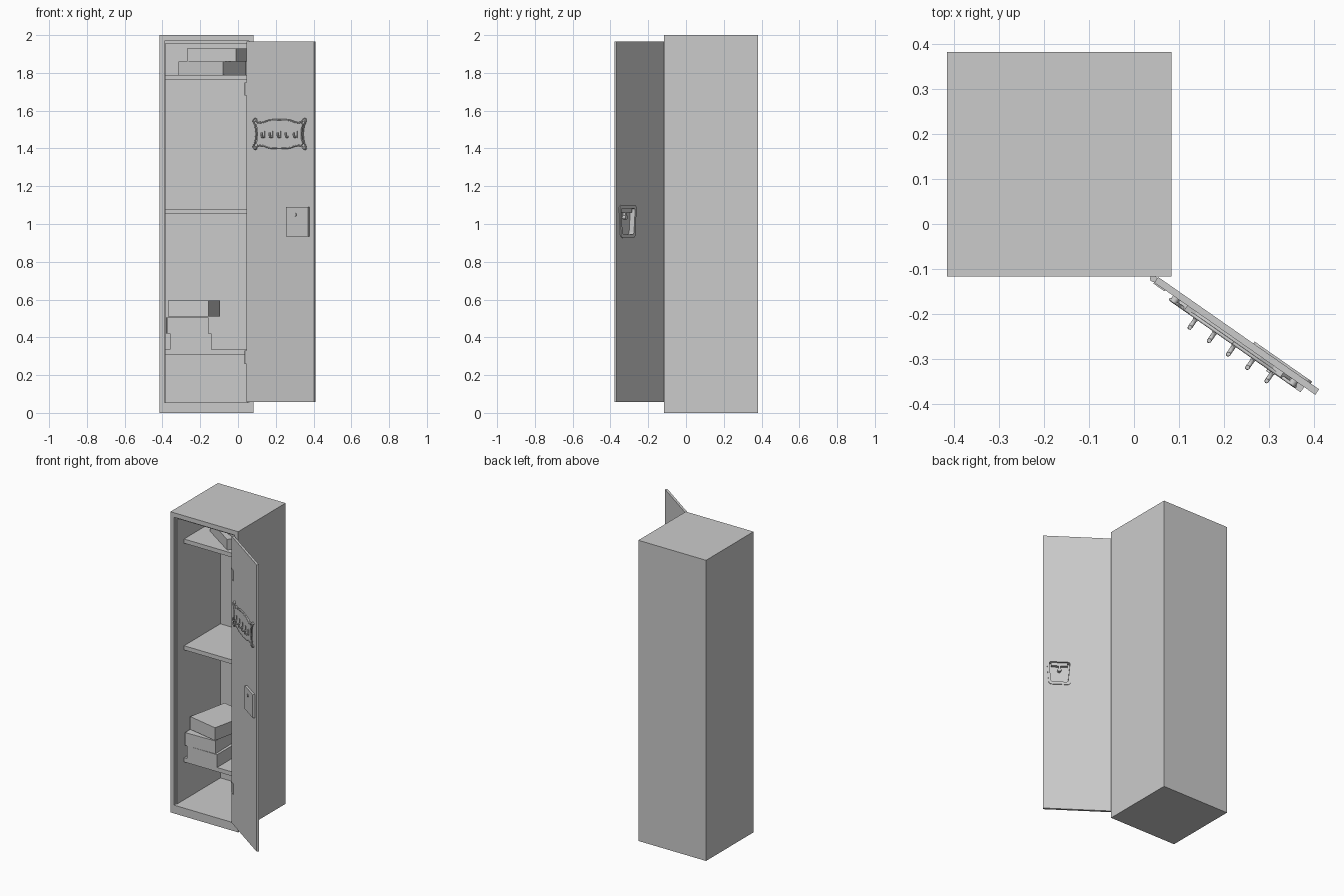
import bpy, bmesh, math
from mathutils import Matrix, Vector

cube = bpy.data.objects.get("Cube")
if cube:
    bpy.data.objects.remove(cube, do_unlink=True)

grey = bpy.data.materials.new("locker_grey")
grey.use_nodes = True
grey.diffuse_color = (0.6, 0.6, 0.6, 1)
grey.node_tree.nodes["Principled BSDF"].inputs["Base Color"].default_value = grey.diffuse_color

# Door parts are modelled flat, then swung about the hinge line
SWING = Matrix.Translation((0.045, -0.13, 0)) @ Matrix.Rotation(math.radians(-34.9), 4, 'Z')


def add(name, data, matrix=None):
    obj = bpy.data.objects.new(name, data)
    bpy.context.collection.objects.link(obj)
    data.materials.append(grey)
    if matrix:
        obj.matrix_world = matrix
    return obj


def prism(name, outline, y0, y1, matrix=None, corner=0):
    """Extrude an x-z outline from y0 to y1, optionally rounding its corners."""
    bm = bmesh.new()
    face = bm.faces.new([bm.verts.new((x, y0, z)) for x, z in outline])
    grown = bmesh.ops.extrude_face_region(bm, geom=[face])["geom"]
    bmesh.ops.translate(bm, vec=(0, y1 - y0, 0),
                        verts=[g for g in grown if isinstance(g, bmesh.types.BMVert)])
    if corner:
        edges = [e for e in bm.edges if abs(e.verts[0].co.y - e.verts[1].co.y) > 1e-5]
        bmesh.ops.bevel(bm, geom=edges, offset=corner, segments=4, profile=0.5, affect='EDGES')
    bmesh.ops.recalc_face_normals(bm, faces=bm.faces)
    mesh = bpy.data.meshes.new(name)
    bm.to_mesh(mesh)
    bm.free()
    return add(name, mesh, matrix)


def box(name, x, y, z, matrix=None):
    return prism(name, [(x[0], z[0]), (x[1], z[0]), (x[1], z[1]), (x[0], z[1])], *y, matrix)


def cut(obj, cutter):
    mod = obj.modifiers.new("cut", 'BOOLEAN')
    mod.object, mod.solver = cutter, 'EXACT'
    bpy.context.view_layer.objects.active = obj
    bpy.ops.object.modifier_apply(modifier=mod.name)


def rod(name, paths, radius, matrix=None, smooth=True):
    """Round bar along one or more paths."""
    curve = bpy.data.curves.new(name, 'CURVE')
    curve.dimensions = '3D'
    curve.bevel_depth, curve.bevel_resolution = radius, 2
    curve.use_fill_caps, curve.resolution_u = True, 5
    for path in paths:
        spline = curve.splines.new('BEZIER' if smooth else 'POLY')
        points = spline.bezier_points if smooth else spline.points
        points.add(len(path) - 1)
        for point, co in zip(points, path):
            point.co = co if smooth else (*co, 1)
            if smooth:
                point.handle_left_type = point.handle_right_type = 'AUTO'
    return add(name, curve, matrix)


# Cabinet with a shallow door rebate and a deep interior
cabinet = box("cabinet", (-0.415, 0.083), (-0.117, 0.382), (0, 2))
for x, y, z in (((-0.39, 0.058), (-0.3, -0.095), (0.055, 1.97)),
                ((-0.383, 0.05), (-0.3, 0.362), (0.055, 1.955))):
    cutter = box("cutter", x, y, z)
    cut(cabinet, cutter)
    bpy.data.objects.remove(cutter, do_unlink=True)

# Shelves
for name, top in (("lower", 0.335), ("middle", 1.08), ("upper", 1.79)):
    box(name + "_shelf", (-0.383, 0.05), (-0.02, 0.362), (top - 0.028, top))

# Books: near corner, size, height range and turn
books = (((-0.14, -0.02), 0.22, 0.284, 0.335, 0.42, 0),
         ((-0.155, -0.015), 0.22, 0.284, 0.42, 0.505, 1.5),
         ((-0.155, -0.02), 0.22, 0.284, 0.51, 0.595, -12),
         ((-0.08, 0), 0.284, 0.22, 1.79, 1.86, -34),
         ((-0.01, 0.02), 0.284, 0.22, 1.86, 1.93, -23.7))
for i, (near, width, depth, low, high, turn) in enumerate(books):
    place = Matrix.Translation((*near, 0)) @ Matrix.Rotation(math.radians(turn), 4, 'Z')
    box(f"book_{i + 1}", (-width, 0), (0, depth), (low, high), place)

# Door panel, lock housing on the inside and raised handle surround outside
MID = 0.336


def trapezoid(top, bottom, low, high):
    return [(MID - bottom, low), (MID + bottom, low), (MID + top, high), (MID - top, high)]


door = box("door", (0, 0.436), (0, 0.015), (0.058, 1.965), SWING)
housing = box("lock_housing", (MID - 0.07, MID + 0.07), (-0.014, 0.001), (0.935, 1.09), SWING)
surround = prism("handle_surround", trapezoid(0.079, 0.066, 0.927, 1.1), 0.014, 0.02, SWING, 0.018)
recess = prism("cutter", trapezoid(0.064, 0.052, 0.945, 1.083), -0.011, 0.05, SWING, 0.012)
for part in (door, housing, surround):
    cut(part, recess)
bpy.data.objects.remove(recess, do_unlink=True)

# Latch in the recess and lock stud on the housing
box("latch_bar", (MID - 0.05, MID + 0.05), (-0.011, 0.008), (1.062, 1.083), SWING)
box("latch_tab", (MID - 0.006, MID + 0.006), (-0.011, 0.006), (1.025, 1.063), SWING)
rod("latch_knob", [[(MID, -0.011, 1.035), (MID, 0.01, 1.035)]], 0.012, SWING, False)
rod("lock_stud", [[(0.325, -0.013, 1.05), (0.325, -0.019, 1.05)]], 0.009, SWING, False)

# Hinges
for name, z in (("lower", 0.295), ("upper", 1.715)):
    rod(name + "_hinge_pin", [[(0.043, -0.121, z - 0.035), (0.043, -0.121, z + 0.035)]], 0.008, None, False)
    box(name + "_hinge_leaf", (0, 0.03), (-0.003, 0.001), (z - 0.035, z + 0.035), SWING)

# Hook board with an arched outline
CENTRE, LEVEL = 0.22, 1.476
quarter = [(0, 0.076), (0.07, 0.072), (0.105, 0.062), (0.13, 0.066), (0.15, 0.05), (0.14, 0.025)]
half = quarter + [(x, -z) for x, z in reversed(quarter)]
outline = half + [(-x, z) for x, z in reversed(half) if x]
prism("hook_board", [(CENTRE + x, LEVEL + z) for x, z in outline], -0.012, 0.001, SWING)

# Scrolled rim: one quarter mirrored four ways
scroll = [(0, 0.076), (0.07, 0.072), (0.105, 0.062), (0.14, 0.062), (0.158, 0.078), (0.168, 0.07),
          (0.158, 0.045), (0.15, 0)]
rod("board_rim", [[(CENTRE + sx * x, -0.01, LEVEL + sz * z) for x, z in scroll]
                  for sx in (-1, 1) for sz in (-1, 1)], 0.004, SWING)
rod("board_feet", [[(CENTRE + sx * 0.16, 0.001, LEVEL + sz * 0.075),
                    (CENTRE + sx * 0.16, -0.012, LEVEL + sz * 0.075)]
                   for sx in (-1, 1) for sz in (-1, 1)], 0.009, SWING, False)

# Row of coat hooks
for i in range(5):
    u = CENTRE + 0.006 + (i - 2) * 0.052
    rod(f"coat_hook_{i + 1}", [[(u, -0.01, 1.464), (u, -0.028, 1.46), (u, -0.036, 1.468),
                                (u, -0.036, 1.484)]], 0.005, SWING)
    box(f"hook_plate_{i + 1}", (u - 0.006, u + 0.006), (-0.016, -0.011), (1.455, 1.492), SWING)
